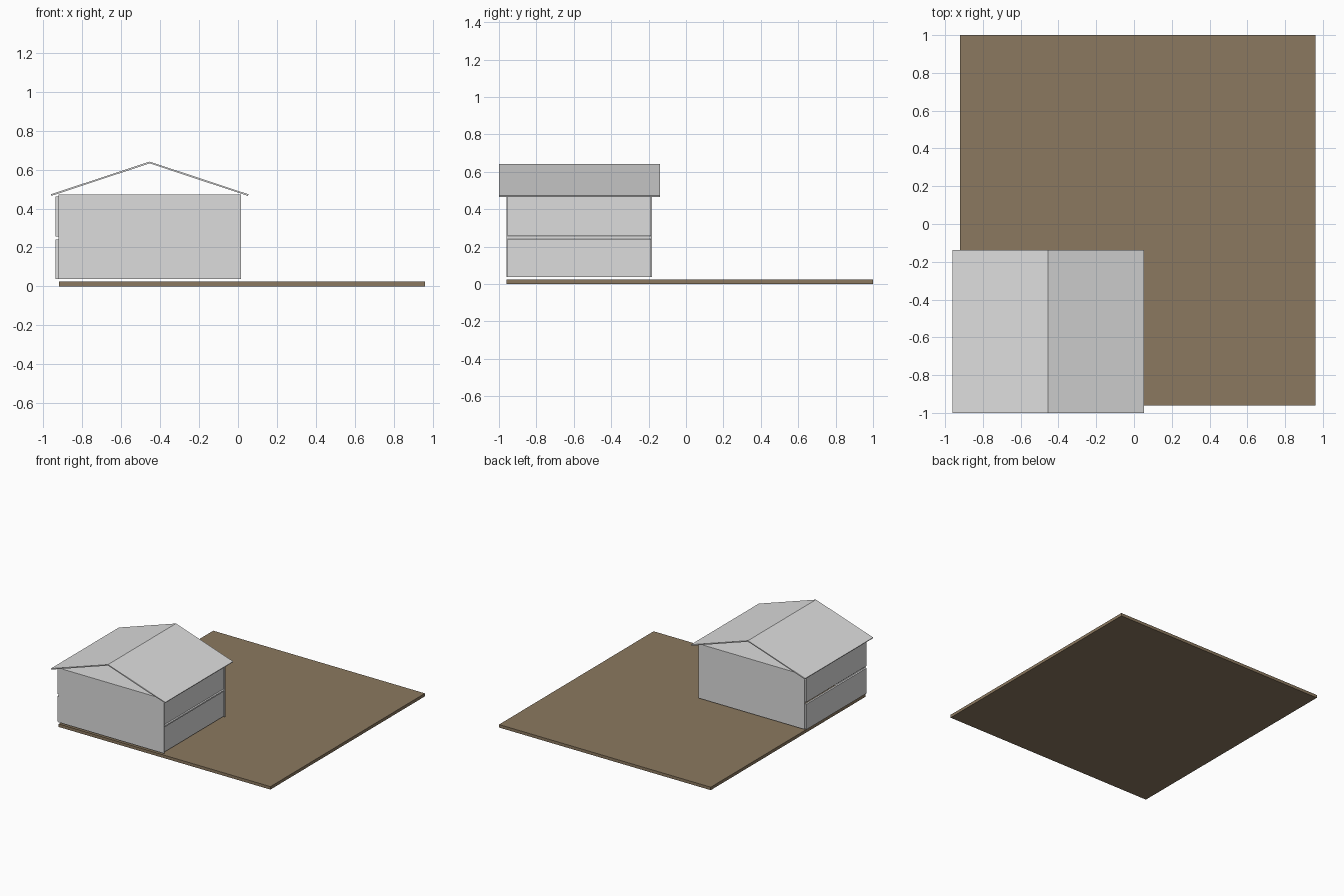
import bpy
import bmesh

if "Cube" in bpy.data.objects:
    bpy.data.objects.remove(bpy.data.objects["Cube"])


def material(name, rgb):
    m = bpy.data.materials.new(name)
    m.diffuse_color = (*rgb, 1.0)
    m.use_nodes = True
    m.node_tree.nodes["Principled BSDF"].inputs["Base Color"].default_value = m.diffuse_color
    return m


BROWN = material("earth_brown", (0.26, 0.19, 0.115))
GREY = material("light_grey", (0.72, 0.72, 0.72))


def finish(name, bm, mat):
    bmesh.ops.recalc_face_normals(bm, faces=bm.faces)
    mesh = bpy.data.meshes.new(name)
    bm.to_mesh(mesh)
    bm.free()
    mesh.materials.append(mat)
    obj = bpy.data.objects.new(name, mesh)
    bpy.context.collection.objects.link(obj)
    return obj


def box(name, xs, ys, zs, mat):
    """Box given by its (min, max) range on each axis."""
    bm = bmesh.new()
    bmesh.ops.create_cube(bm, size=1)
    for v in bm.verts:
        v.co = [r[0] if c < 0 else r[1] for c, r in zip(v.co, (xs, ys, zs))]
    return finish(name, bm, mat)


def extrude_profile(name, points, ys, mat):
    """Extrude an (x, z) outline along y."""
    bm = bmesh.new()
    face = bm.faces.new([bm.verts.new((x, ys[0], z)) for x, z in points])
    result = bmesh.ops.extrude_face_region(bm, geom=[face])
    moved = [g for g in result["geom"] if isinstance(g, bmesh.types.BMVert)]
    bmesh.ops.translate(bm, verts=moved, vec=(0, ys[1] - ys[0], 0))
    return finish(name, bm, mat)


# Plot of ground
box("ground_plot", (-0.92, 0.96), (-0.96, 1.0), (0.0, 0.024), BROWN)

# Full-height end walls
WALL_X = (-0.923, 0.016)
WALL_Z = (0.037, 0.473)
box("front_wall", WALL_X, (-0.96, -0.952), WALL_Z, GREY)
box("back_wall", WALL_X, (-0.191, -0.183), WALL_Z, GREY)

# Side walls, one panel per storey
INNER_Y = (-0.952, -0.191)
for storey, zs in (("lower", (0.037, 0.24)), ("upper", (0.257, 0.462))):
    box(storey + "_left_wall", (-0.938, -0.923), INNER_Y, zs, GREY)
    box(storey + "_right_wall", (-0.012, 0.003), INNER_Y, zs, GREY)

# Floor between storeys and ceiling under the open gable
box("middle_floor", (-0.923, 0.014), INNER_Y, (0.244, 0.255), GREY)
box("ceiling", (-0.923, 0.003), INNER_Y, (0.462, 0.472), GREY)

# Two thin roof slopes meeting at the ridge
RIDGE_X = -0.454
for side, s in (("left", -1), ("right", 1)):
    outline = [(0, 0.641), (0.508, 0.473), (0.505, 0.465), (0, 0.632)]
    extrude_profile(side + "_roof_slope",
                    [(RIDGE_X + s * x, z) for x, z in outline],
                    (-1.0, -0.138), GREY)
